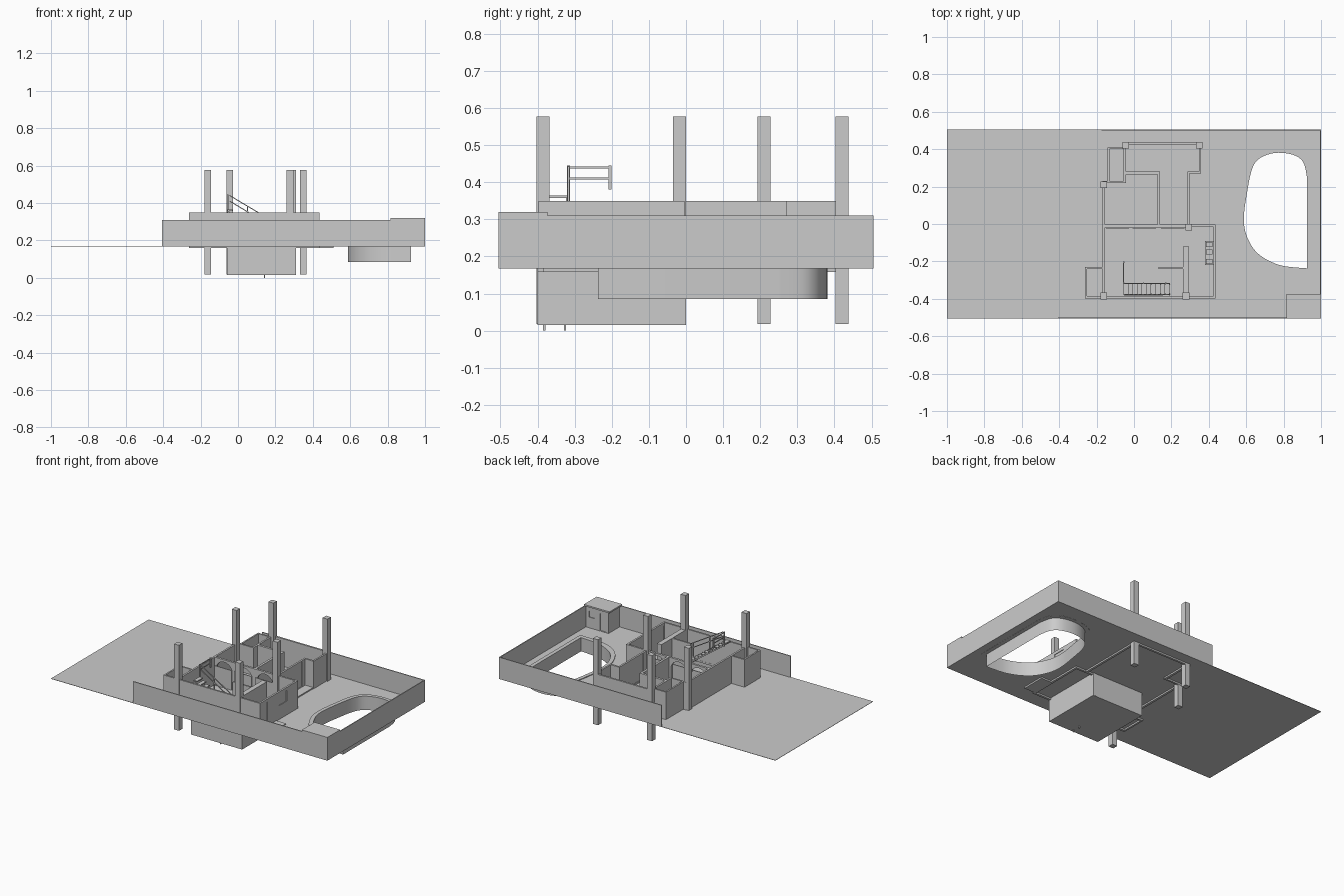
import bpy, bmesh, math
from mathutils import Vector

if "Cube" in bpy.data.objects:
    bpy.data.objects.remove(bpy.data.objects["Cube"])

G, T = 0.17, 0.35          # ground level, top of house walls


def mesh_object(name, bm):
    bmesh.ops.recalc_face_normals(bm, faces=bm.faces)
    me = bpy.data.meshes.new(name)
    bm.to_mesh(me)
    bm.free()
    ob = bpy.data.objects.new(name, me)
    bpy.context.collection.objects.link(ob)
    return ob


def box(name, x0, x1, y0, y1, z0=G, z1=T):
    bm = bmesh.new()
    bmesh.ops.create_cube(bm, size=1)
    for v in bm.verts:
        v.co = ((x0 + x1) / 2 + v.co.x * (x1 - x0),
                (y0 + y1) / 2 + v.co.y * (y1 - y0),
                (z0 + z1) / 2 + v.co.z * (z1 - z0))
    return mesh_object(name, bm)


def bar(name, a, b, r=0.003):
    a, b = Vector(a), Vector(b)
    ob = box(name, -r, r, -r, r, 0, (b - a).length)
    ob.location = a
    ob.rotation_euler = (b - a).to_track_quat('Z', 'Y').to_euler()
    return ob


def prism(name, pts, off, caps=True):
    bm = bmesh.new()
    a = [bm.verts.new(p) for p in pts]
    b = [bm.verts.new(Vector(p) + Vector(off)) for p in pts]
    n = len(pts)
    for i in range(n):
        bm.faces.new((a[i], a[(i + 1) % n], b[(i + 1) % n], b[i]))
    if caps:
        bm.faces.new(a)
        bm.faces.new(b[::-1])
    return mesh_object(name, bm)


def cut(ob, cutter):
    m = ob.modifiers.new("cut", 'BOOLEAN')
    m.operation, m.solver, m.object = 'DIFFERENCE', 'EXACT', cutter
    bpy.context.view_layer.objects.active = ob
    bpy.ops.object.modifier_apply(modifier=m.name)
    bpy.data.objects.remove(cutter)


def smooth_path(pts, n=6):
    # open spline through the points, sharp where it closes
    p = [Vector(q) for q in pts]
    p = [p[0]] + p + [p[-1]]
    out = []
    for i in range(1, len(p) - 2):
        a, b, c, d = p[i - 1:i + 3]
        for k in range(n):
            t = k / n
            out.append(0.5 * (2 * b + (c - a) * t + (2 * a - 5 * b + 4 * c - d) * t * t
                              + (3 * b - a - 3 * c + d) * t ** 3))
    return out + [p[-1]]


# pool outlines: hole and outer edge of the coping
inner = smooth_path([(.925, -.237), (.78, -.22), (.665, -.16), (.605, -.07), (.587, .03), (.605, .17),
                     (.63, .29), (.67, .35), (.755, .38), (.85, .37), (.905, .33), (.925, .25)])
outer = smooth_path([(.95, -.265), (.76, -.25), (.645, -.185), (.582, -.08), (.564, .03), (.582, .18),
                     (.607, .3), (.655, .373), (.755, .402), (.865, .393), (.93, .345), (.95, .26)])

# ground sheet with pool hole and stairwell
ground = box("ground", -1, 1, -.505, .505, G - .002, G)
cut(ground, prism("pool_cutter", [(p.x, p.y, .1) for p in inner], (0, 0, .2)))
cut(ground, box("stairwell_cutter", -.05, .19, -.385, -.318, .1, .3))

# pool wall and coping ring
pool = prism("pool_wall", [(p.x, p.y, .085) for p in inner], (0, 0, .085), caps=False)
bm = bmesh.new()
rings = [[bm.verts.new((p.x, p.y, z)) for p in o]
         for o, z in ((inner, .167), (inner, .175), (outer, .175), (outer, .167))]
n = len(inner)
for k in range(4):
    r, s = rings[k], rings[(k + 1) % 4]
    for i in range(n):
        j = (i + 1) % n
        bm.faces.new((r[i], r[j], s[j], s[i]))
mesh_object("pool_coping", bm)

# garden walls
box("front_garden_wall", -.405, 1, -.505, -.499, G, .31)
box("back_garden_wall", -.175, 1, .499, .505, G, .31)
box("right_garden_wall", .994, 1, -.499, .499, G, .31)

# corner shed
shed = box("shed", .83, .994, -.499, -.385, G, .31)
cut(shed, box("shed_door_cutter", .85, .89, -.39, -.37, .172, .285))
cut(shed, box("shed_window_cutter", .93, .97, -.39, -.37, .24, .28))
box("shed_roof", .815, 1, -.505, -.373, .31, .32)

# six tall columns
for x, y in ((-.162, -.385), (.278, -.385), (-.162, .21), (-.043, .42), (.348, .42), (.292, -.017)):
    box("column", x - .0175, x + .0175, y - .0175, y + .0175, .018, .577)

# house walls
box("front_wall", -.26, .437, -.397, -.386)
box("left_wall", -.168, -.156, -.386, .228)
right = box("right_wall", .425, .437, -.386, -.005)
box("kitchen_back_wall", .28, .437, -.016, -.004)
box("kitchen_partition", .262, .294, -.386, -.12)
box("stair_side_wall", .13, .262, -.24, -.23)
box("closet_left_wall", -.262, -.252, -.397, -.23)
box("closet_back_wall", -.262, -.16, -.24, -.23)
box("left_back_wall", -.168, -.043, .22, .23)
box("annex_left_wall", -.142, -.132, .23, .41)
box("annex_back_wall", -.142, -.043, .4, .41)
box("rear_left_wall", -.055, -.043, .23, .435)
box("rear_wall", -.043, .358, .425, .437)
box("rear_right_wall", .347, .358, .28, .437)
box("rear_step_wall", .285, .358, .27, .282)
side = box("living_right_wall", .285, .297, -.005, .28)
box("living_partition", .125, .14, -.005, .28)
box("living_back_partition", -.05, .14, .265, .28)

# openings with recessed panels
for host, x, y0, y1, z0, z1 in ((right, .431, -.38, -.32, .175, .33), (right, .431, -.2, -.12, .26, .33),
                               (side, .291, .03, .235, .18, .345)):
    cut(host, box("opening_cutter", x - .05, x + .05, y0, y1, z0, z1))
    box("opening_panel", x - .002, x + .002, y0, y1, z0, z1)

# arched doorways across the middle of the house
arch_wall = box("arch_wall", -.16, .285, -.018, -.004)
for cx in (-.088, .055, .207):
    prof = [(cx - .057, .172), (cx + .057, .172)]
    prof += [(cx + .057 * math.cos(math.pi * i / 14), .28 + .055 * math.sin(math.pi * i / 14)) for i in range(15)]
    cut(arch_wall, prism("arch_cutter", [(x, -.1, z) for x, z in prof], (0, .2, 0)))
    box("arched_door", cx - .062, cx + .062, -.028, -.023, .172, .3)

# kitchen counter, cabinets and sink
box("counter", .38, .425, -.22, -.09, G, .225)
for y in (-.2, -.15, -.11):
    box("appliance", .385, .42, y - .014, y + .014, .225, .24)

# upper stair flight, lower flight and their stringers
N = 10
for i in range(N):
    x = .19 - .0245 * i
    z = .2 + .0182 * i
    box("upper_tread", x - .0255, x, -.378, -.318, z - .006, z)
    x = .155 - .021 * i
    z = .034 + .0145 * i
    box("lower_tread", x - .022, x, -.383, -.32, z - .005, z)
for y in (-.376, -.32):
    bar("upper_stringer", (.19, y, .18), (-.055, y, .355), .004)
    bar("lower_stringer", (.145, y, .02), (-.05, y, .16))
    bar("lower_stair_foot", (.142, y - .006, 0), (.142, y - .006, .04), .003)

# stair and landing railings
for dz in (0, -.03):
    bar("stair_rail", (-.045, -.317, .44 + dz), (.19, -.317, .3 + dz), .0025)
    bar("landing_rail", (-.055, -.317, .44 + dz), (-.055, -.205, .44 + dz), .0025)
bar("landing_post", (-.055, -.205, .38), (-.055, -.205, .445), .004)
bar("landing_post", (-.055, -.317, .35), (-.055, -.317, .445), .004)
for x in (.05, .17):
    z = .44 - .596 * (x + .045)
    bar("stair_post", (x, -.317, z - .09), (x, -.317, z), .003)

# foundation strips under the outer walls
for x0, x1, y0, y1 in ((-.262, .437, -.4, -.385), (-.262, -.16, -.24, -.23), (-.262, -.25, -.4, -.23),
                       (-.17, -.155, -.4, .23), (.422, .437, -.4, -.004), (.28, .437, -.018, -.004),
                       (-.17, -.04, .218, .23), (-.057, -.042, .22, .437), (-.05, .36, .423, .437),
                       (.345, .36, -.01, .437)):
    box("foundation", x0, x1, y0, y1, .158, .169)

# door step and side terrace
box("door_step", .437, .51, -.385, -.23, .158, .175)
box("side_terrace", .297, .355, -.004, .27, .168, .178)

# hollow basement
box("basement_floor", -.06, .31, -.4, 0, .016, .022)
box("basement_front", -.06, .31, -.4, -.392, .022, .168)
box("basement_back", -.06, .31, -.008, 0, .022, .168)
box("basement_left", -.06, -.052, -.392, -.008, .022, .168)
box("basement_right", .302, .31, -.392, -.008, .022, .168)

# smooth the curved pool wall
bpy.ops.object.select_all(action='DESELECT')
pool.select_set(True)
bpy.context.view_layer.objects.active = pool
bpy.ops.object.shade_smooth_by_angle()
